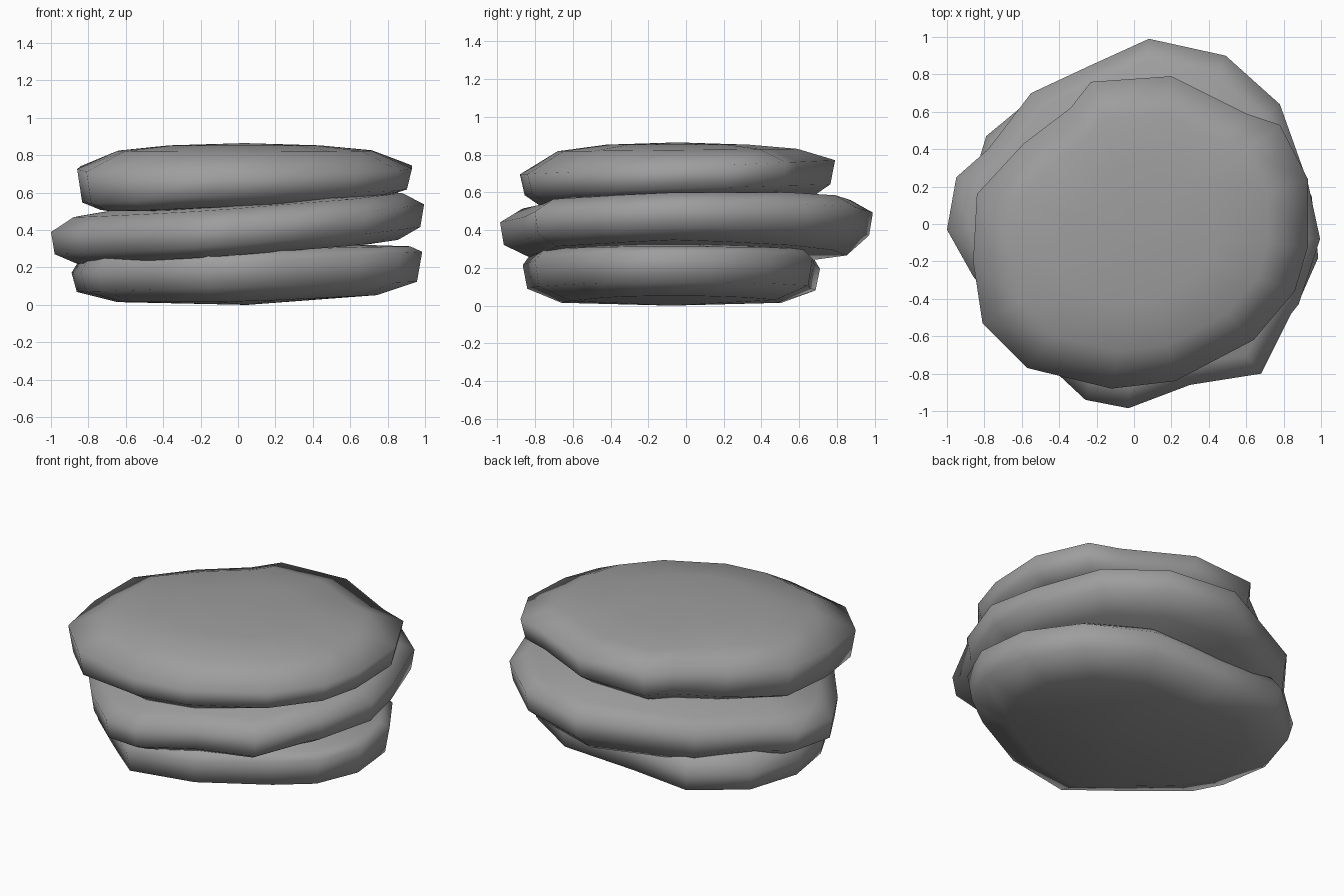
import bpy

if "Cube" in bpy.data.objects:
    bpy.data.objects.remove(bpy.data.objects["Cube"])

grey = bpy.data.materials.new("mid_grey")
grey.diffuse_color = (0.34, 0.34, 0.34, 1)
grey.use_nodes = True
grey.node_tree.nodes["Principled BSDF"].inputs["Base Color"].default_value = grey.diffuse_color


def patty(name, outline, rings, z_bottom, z_top):
    """Lofted irregular disc: rings are (scale, z function), closed with centre fans."""
    n = len(outline)
    cx = (max(p[0] for p in outline) + min(p[0] for p in outline)) / 2
    cy = (max(p[1] for p in outline) + min(p[1] for p in outline)) / 2
    verts, faces = [], []
    for s, zf in rings:
        for px, py in outline:
            x, y = cx + (px - cx) * s, cy + (py - cy) * s
            verts.append((x, y, zf(x, y)))
    for r in range(len(rings) - 1):
        for i in range(n):
            j = (i + 1) % n
            faces.append((r * n + i, r * n + j, (r + 1) * n + j, (r + 1) * n + i))
    lo, hi = len(verts), len(verts) + 1
    verts += [(cx, cy, z_bottom), (cx, cy, z_top)]
    last = (len(rings) - 1) * n
    for i in range(n):
        j = (i + 1) % n
        faces += [(lo, j, i), (hi, last + i, last + j)]
    mesh = bpy.data.meshes.new(name)
    mesh.from_pydata(verts, [], faces)
    mesh.materials.append(grey)
    for f in mesh.polygons:
        f.use_smooth = True
    ob = bpy.data.objects.new(name, mesh)
    bpy.context.collection.objects.link(ob)
    return ob


# Bottom layer: flat underside, lifted a little on the right
patty("bottom_layer",
      [(0.985, -0.18), (0.95, 0.15), (0.76, 0.45), (0.4, 0.67), (-0.1, 0.68), (-0.5, 0.71),
       (-0.79, 0.47), (-0.89, 0.14), (-0.84, -0.18), (-0.75, -0.36), (-0.46, -0.62),
       (-0.17, -0.865), (0.25, -0.80), (0.66, -0.59), (0.87, -0.44)],
      [(0.74, lambda x, y: 0.015 + 0.05 * max(0, x)),
       (0.97, lambda x, y: 0.095 + 0.03 * x),
       (1.0, lambda x, y: 0.225 + 0.06 * x),
       (0.93, lambda x, y: 0.295 + 0.02 * x)], 0.0, 0.34)

# Middle layer: widest, tilted down to the left
tilt = lambda x, y: 0.415 + 0.075 * x + 0.022 * y
patty("middle_layer",
      [(0.995, -0.08), (0.93, 0.22), (0.78, 0.64), (0.49, 0.90), (0.08, 0.99),
       (-0.25, 0.84), (-0.55, 0.70), (-0.78, 0.40), (-0.95, 0.25), (-1.0, -0.03),
       (-0.86, -0.28), (-0.56, -0.66), (-0.26, -0.94), (-0.03, -0.985), (0.30, -0.86),
       (0.68, -0.80), (0.84, -0.48), (0.88, -0.43)],
      [(0.86, lambda x, y: tilt(x, y) - 0.13 - 0.05 * max(0, y)),
       (0.98, lambda x, y: tilt(x, y) - 0.07),
       (1.0, lambda x, y: tilt(x, y) + 0.05),
       (0.88, lambda x, y: tilt(x, y) + 0.12)], 0.28, 0.62)

# Top layer: gently domed, thicker on the left, rim rising toward the back
patty("top_layer",
      [(0.93, -0.12), (0.93, 0.24), (0.78, 0.53), (0.60, 0.59), (0.20, 0.79),
       (-0.23, 0.76), (-0.34, 0.62), (-0.59, 0.43), (-0.84, 0.16), (-0.86, -0.2),
       (-0.81, -0.53), (-0.57, -0.77), (-0.12, -0.88), (0.22, -0.84), (0.64, -0.62),
       (0.86, -0.36)],
      [(0.86, lambda x, y: 0.55 + 0.05 * x + 0.03 * y),
       (0.97, lambda x, y: 0.62 + 0.03 * y - 0.08 * max(0, -x)),
       (1.0, lambda x, y: 0.735 + 0.045 * y),
       (0.76, lambda x, y: 0.825 + 0.01 * y),
       (0.45, lambda x, y: 0.853)], 0.5, 0.865)
